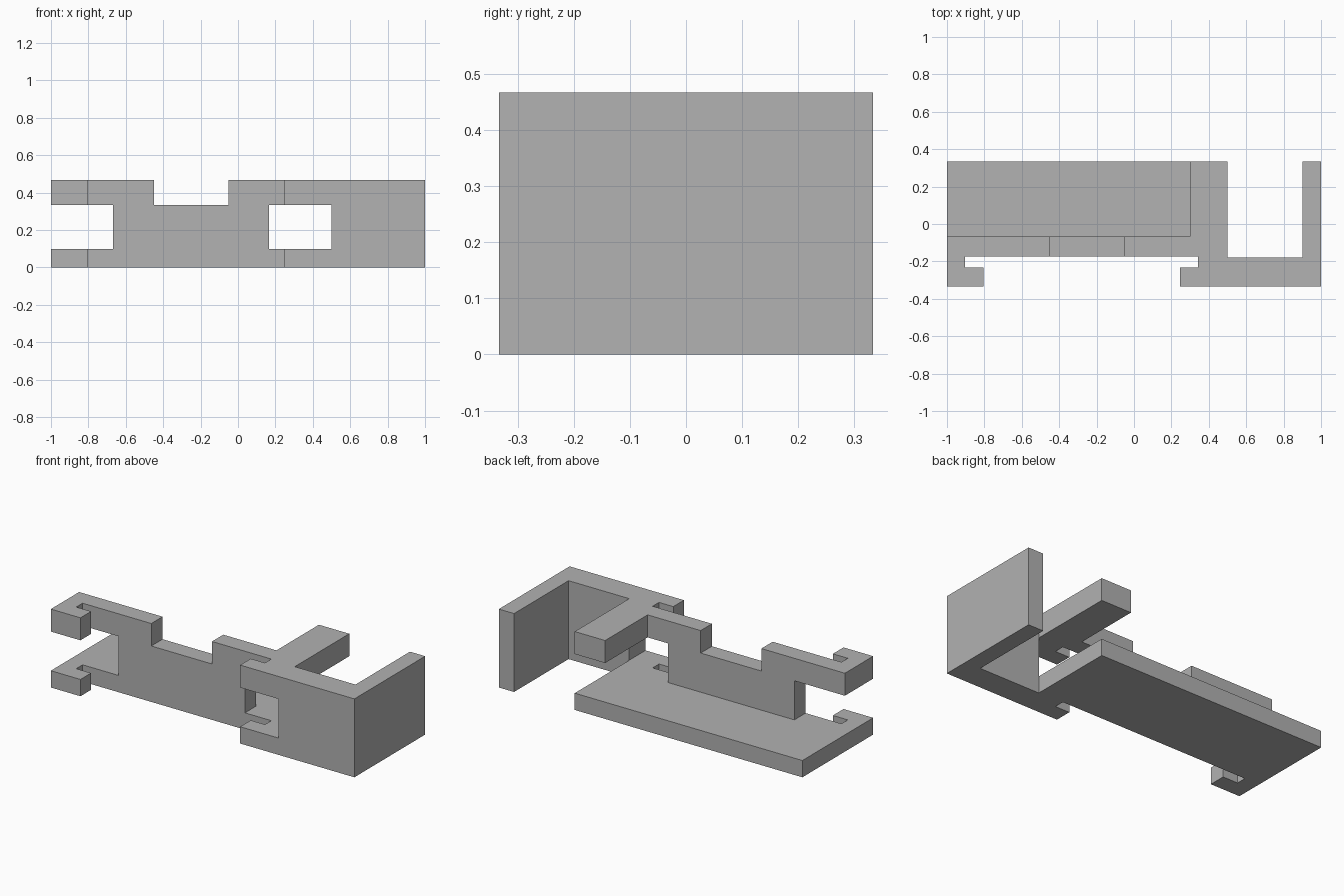
import bpy
import bmesh

if "Cube" in bpy.data.objects:
    bpy.data.objects.remove(bpy.data.objects["Cube"], do_unlink=True)

grey = bpy.data.materials.new("plain grey")
grey.use_nodes = True
colour = (0.445, 0.445, 0.445, 1)
grey.diffuse_color = colour
grey.node_tree.nodes["Principled BSDF"].inputs["Base Color"].default_value = colour

# Shared plan lines
FRONT, BACK = -0.333, 0.333
TAB, EDGE, RIB = -0.233, -0.173, -0.067
PANEL = -0.18
# Shared levels
PLATE_TOP, ARM_BOTTOM, TOP = 0.1, 0.333, 0.467


def prism(name, outline, bottom, top):
    """Extrude a plan outline between two heights."""
    bm = bmesh.new()
    face = bm.faces.new([bm.verts.new((x, y, bottom)) for x, y in outline])
    moved = bmesh.ops.extrude_face_region(bm, geom=[face])["geom"]
    verts = [v for v in moved if isinstance(v, bmesh.types.BMVert)]
    bmesh.ops.translate(bm, verts=verts, vec=(0, 0, top - bottom))
    bmesh.ops.recalc_face_normals(bm, faces=bm.faces[:])
    mesh = bpy.data.meshes.new(name)
    bm.to_mesh(mesh)
    bm.free()
    mesh.materials.append(grey)
    obj = bpy.data.objects.new(name, mesh)
    bpy.context.collection.objects.link(obj)
    return obj


# Hook outlines shared by the base plate and the upper arms
left_hook = [(-1, FRONT), (-0.805, FRONT), (-0.805, TAB), (-0.903, TAB), (-0.903, EDGE)]
right_hook = [(0.341, EDGE), (0.341, TAB), (0.247, TAB), (0.247, FRONT)]
# Front panel and side wall, leading back to the inner corner
corner = [(1, FRONT), (1, BACK), (0.9, BACK), (0.9, PANEL), (0.5, PANEL)]

bracket = prism("slotted_bracket",
                left_hook + right_hook + corner + [(0.5, BACK), (-1, BACK)],
                0, PLATE_TOP)

parts = [
    prism("upright_rib", [(-0.667, EDGE), (0.167, EDGE), (0.167, RIB), (-0.667, RIB)],
          PLATE_TOP, ARM_BOTTOM),
    prism("corner_wall", [(0.5, FRONT)] + corner, PLATE_TOP, ARM_BOTTOM),
    prism("left_hook_arm", left_hook + [(-0.45, EDGE), (-0.45, RIB), (-1, RIB)],
          ARM_BOTTOM, TOP),
    prism("upper_arm", [(-0.05, EDGE)] + right_hook + corner
          + [(0.5, BACK), (0.3, BACK), (0.3, RIB), (-0.05, RIB)],
          ARM_BOTTOM, TOP),
]

# Fuse the parts into one solid
bpy.context.view_layer.objects.active = bracket
for part in parts:
    fuse = bracket.modifiers.new("fuse", "BOOLEAN")
    fuse.operation = "UNION"
    fuse.solver = "EXACT"
    fuse.object = part
    bpy.ops.object.modifier_apply(modifier=fuse.name)
    bpy.data.objects.remove(part, do_unlink=True)

# Merge seams between flush faces
bm = bmesh.new()
bm.from_mesh(bracket.data)
bmesh.ops.remove_doubles(bm, verts=bm.verts[:], dist=0.0005)
bmesh.ops.dissolve_limit(bm, angle_limit=0.02, verts=bm.verts[:], edges=bm.edges[:])
bm.to_mesh(bracket.data)
bm.free()
